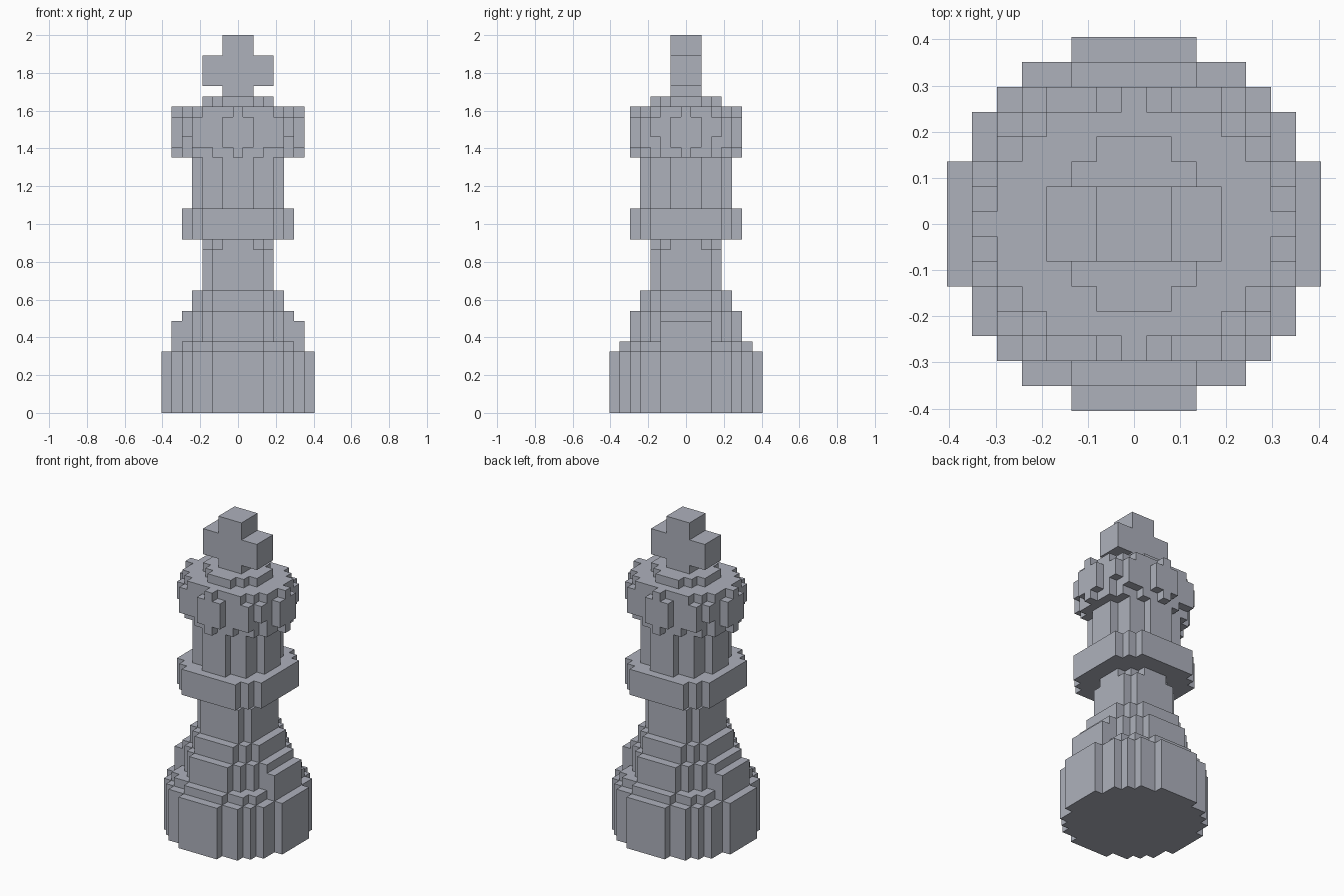
import bpy, bmesh

old = bpy.data.objects.get("Cube")
if old:
    bpy.data.objects.remove(old, do_unlink=True)

U = 2 / 37  # one block of the grid

stone = bpy.data.materials.new("stone_grey")
stone.use_nodes = True
GREY = (0.42, 0.44, 0.50, 1)
stone.diffuse_color = GREY
stone.node_tree.nodes["Principled BSDF"].inputs["Base Color"].default_value = GREY


def finish(name, bm):
    bmesh.ops.recalc_face_normals(bm, faces=bm.faces)
    mesh = bpy.data.meshes.new(name)
    bm.to_mesh(mesh)
    bm.free()
    mesh.materials.append(stone)
    bpy.context.collection.objects.link(bpy.data.objects.new(name, mesh))


def tier(name, z0, z1, steps):
    """Extrude a stepped round outline; steps are (half x, half y), widest first."""
    quarter = [steps[0]]
    for (_, y0), (x1, y1) in zip(steps, steps[1:]):
        quarter += [(x1, y0), (x1, y1)]
    back = quarter[::-1]
    outline = (quarter + [(-x, y) for x, y in back]
               + [(-x, -y) for x, y in quarter] + [(x, -y) for x, y in back])
    bm = bmesh.new()
    face = bm.faces.new([bm.verts.new((x * U, y * U, z0 * U)) for x, y in outline])
    up = bmesh.ops.extrude_face_region(bm, geom=[face])["geom"]
    verts = [v for v in up if isinstance(v, bmesh.types.BMVert)]
    bmesh.ops.translate(bm, verts=verts, vec=(0, 0, (z1 - z0) * U))
    finish(name, bm)


def blocks(name, boxes):
    """Boxes given as (x0, x1, y0, y1, z0, z1) in block units."""
    bm = bmesh.new()
    for x0, x1, y0, y1, z0, z1 in boxes:
        for v in bmesh.ops.create_cube(bm, size=1)["verts"]:
            v.co = ((x1 if v.co.x > 0 else x0) * U,
                    (y1 if v.co.y > 0 else y0) * U,
                    (z1 if v.co.z > 0 else z0) * U)
    finish(name, bm)


def mirrored(box, mx, my):
    x0, x1, y0, y1, z0, z1 = box
    xs, ys = sorted((x0 * mx, x1 * mx)), sorted((y0 * my, y1 * my))
    return (*xs, *ys, z0, z1)


ROUND_13 = [(6.5, 2.5), (5.5, 4.5), (4.5, 5.5), (2.5, 6.5)]
ROUND_11 = [(5.5, 2.5), (4.5, 3.5), (3.5, 4.5), (2.5, 5.5)]
ROUND_7 = [(3.5, 1.5), (2.5, 2.5), (1.5, 3.5)]

# Foot, stepping inwards
tier("base", 0, 6, [(7.5, 2.5), (6.5, 4.5), (5.5, 5.5), (4.5, 6.5), (2.5, 7.5)])
tier("base_step", 6, 7, ROUND_13)
tier("lower_step", 7, 10, ROUND_11)
tier("upper_step", 10, 12, [(4.5, 2.5), (3.5, 3.5), (2.5, 4.5)])
tab = (5.5, 6.5, -2.5, 2.5, 7, 9)
blocks("side_tabs", [mirrored(tab, s, 1) for s in (1, -1)])

# Shaft, collar and neck
tier("shaft", 12, 16, [(3.5, 2.5), (2.5, 3.5)])
tier("shaft_top", 16, 17, ROUND_7)
tier("collar", 17, 20, [(5.5, 3.5), (4.5, 4.5), (3.5, 5.5)])
tier("neck", 20, 25, [(4.5, 1.5), (3.5, 3.5), (1.5, 4.5)])

# Crown body
tier("crown_lip", 25, 26, [(5.5, 2.5), (4.5, 3.5), (2.5, 4.5)])
tier("crown", 26, 30, [(5.5, 2.5), (4.5, 3.5), (3.5, 4.5)])
tier("crown_cap", 30, 31, ROUND_7)

# Raised gems on the four sides: wide middle with a narrow point above and below
gem_boxes = []
for half, z0, z1 in ((0.5, 25, 26), (1.5, 26, 29), (0.5, 29, 30)):
    for s in (1, -1):
        gem_boxes.append(mirrored((5.5, 6.5, -half, half, z0, z1), s, 1))
        gem_boxes.append(mirrored((-half, half, 4.5, 5.5, z0, z1), 1, s))
blocks("crown_gems", gem_boxes)

# Corner studs between the gems
studs = [(4.5, 5.5, 2.5, 3.5, 27, 29), (3.5, 4.5, 3.5, 4.5, 26, 29)]
blocks("crown_studs", [mirrored(b, mx, my) for b in studs
                       for mx in (1, -1) for my in (1, -1)])

# Finial cross
blocks("cross", [(-1.5, 1.5, -1.5, 1.5, 31, 37)]
       + [mirrored((1.5, 3.5, -1.5, 1.5, 32, 35), s, 1) for s in (1, -1)])
